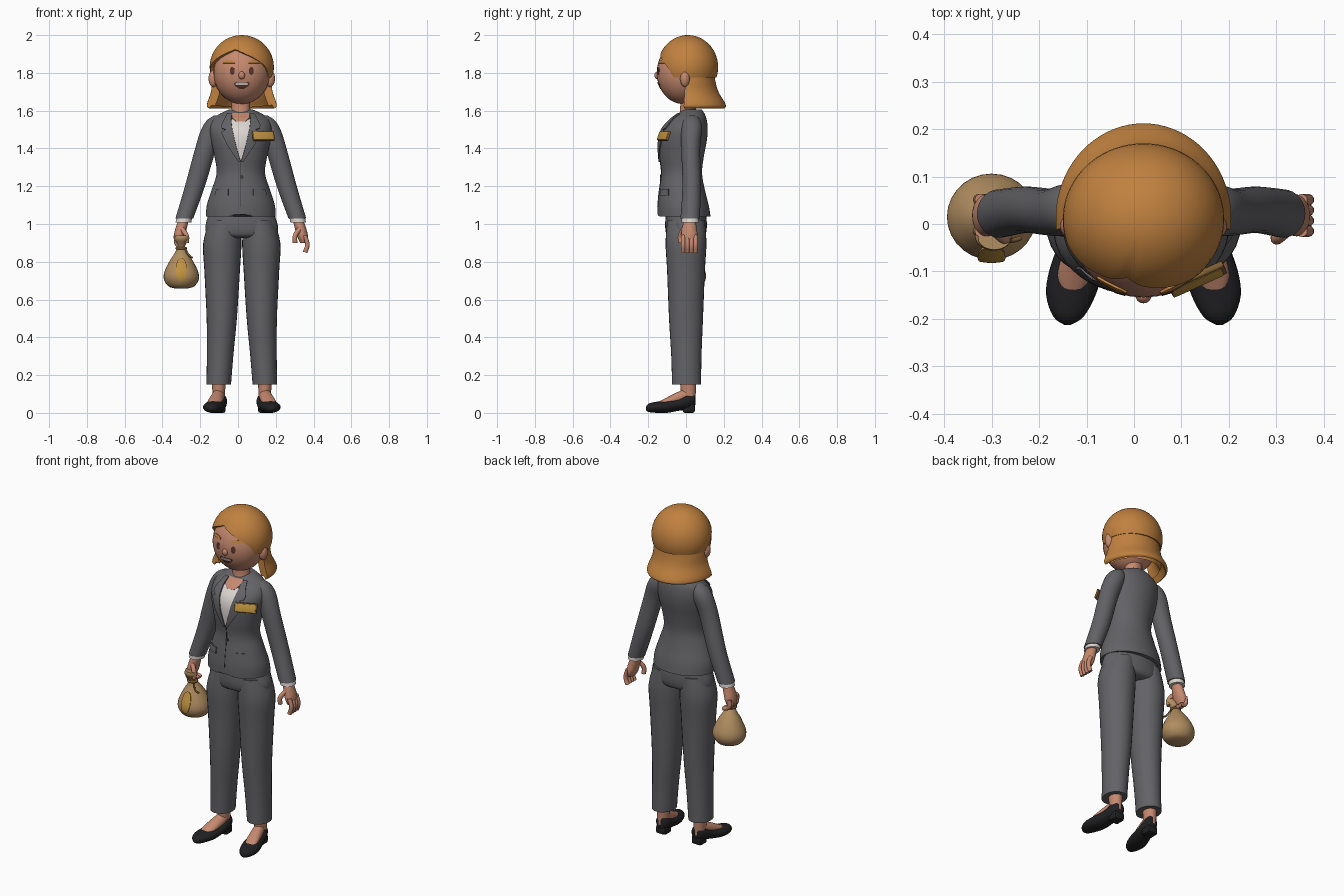
import bpy, bmesh, math
from mathutils import Vector

if "Cube" in bpy.data.objects:
    bpy.data.objects.remove(bpy.data.objects["Cube"])

CX = 0.015  # body centre line


def material(name, r, g, b):
    m = bpy.data.materials.new(name)
    m.use_nodes = True
    m.diffuse_color = (r, g, b, 1)
    m.node_tree.nodes["Principled BSDF"].inputs["Base Color"].default_value = (r, g, b, 1)
    return m


SUIT = material("suit grey", 0.125, 0.122, 0.132)
SEAM = material("dark seam", 0.04, 0.04, 0.045)
HAIR = material("golden brown hair", 0.53, 0.22, 0.05)
SKIN = material("skin", 0.56, 0.25, 0.16)
WHITE = material("shirt white", 0.72, 0.67, 0.64)
BLACK = material("shoe black", 0.015, 0.015, 0.017)
GOLD = material("gold", 0.52, 0.29, 0.05)
SACK = material("sack tan", 0.44, 0.27, 0.12)
CORD = material("cord brown", 0.2, 0.11, 0.03)
DARK = material("eye brown", 0.1, 0.035, 0.025)


def finish(ob, mat):
    """Assign the colour, bake modifiers and shade smooth with sharp edges kept."""
    ob.data.materials.clear()
    ob.data.materials.append(mat)
    bpy.ops.object.select_all(action='DESELECT')
    ob.select_set(True)
    bpy.context.view_layer.objects.active = ob
    bpy.ops.object.convert(target='MESH')
    bpy.ops.object.shade_smooth_by_angle(angle=math.radians(45))
    return ob


def grid_mesh(name, rows, closed=False, caps=False):
    """Skin a list of equally long point rows with quads."""
    bm = bmesh.new()
    vs = [[bm.verts.new(p) for p in row] for row in rows]
    n = len(vs[0])
    for a, b in zip(vs, vs[1:]):
        for i in range(n if closed else n - 1):
            j = (i + 1) % n
            bm.faces.new((a[i], a[j], b[j], b[i]))
    if caps:
        bm.faces.new(vs[0])
        bm.faces.new(vs[-1])
        bmesh.ops.recalc_face_normals(bm, faces=bm.faces)
    me = bpy.data.meshes.new(name)
    bm.to_mesh(me)
    bm.free()
    ob = bpy.data.objects.new(name, me)
    bpy.context.collection.objects.link(ob)
    return ob


def resample(rings, steps=4):
    """Smooth spline through ring parameters."""
    pts = [Vector(r) for r in rings]
    pts = [pts[0]] + pts + [pts[-1]]
    out = []
    for a, b, c, d in zip(pts, pts[1:], pts[2:], pts[3:]):
        for k in range(steps):
            t = k / steps
            out.append(b + (c - a) * (t / 2) + (a * 2 - b * 5 + c * 4 - d) * (t * t / 2)
                       + (b * 3 - a - c * 3 + d) * (t ** 3 / 2))
    return out + [pts[-1]]


def loft(name, rings, mat, along_y=False, side=1, cx=CX, n=28, shape=None):
    """Elliptic rings (height, x, y, x radius, y radius) joined into a body."""
    rows = []
    for h, x, y, rx, ry in resample(rings):
        row = []
        for i in range(n):
            a = math.tau * i / n
            px, py = cx + side * x + rx * math.cos(a), y + ry * math.sin(a)
            p = (px, h, py) if along_y else (px, py, h)
            row.append(shape(*p) if shape else p)
        rows.append(row)
    return finish(grid_mesh(name, rows, True, True), mat)


def ball(name, loc, scale, mat):
    bpy.ops.mesh.primitive_uv_sphere_add(segments=32, ring_count=20, location=loc)
    ob = bpy.context.object
    ob.name, ob.scale = name, scale
    return finish(ob, mat)


def box(name, loc, size, mat, rot=(0, 0, 0), bevel=0.004):
    bpy.ops.mesh.primitive_cube_add(size=1, location=loc, rotation=rot)
    ob = bpy.context.object
    ob.name, ob.scale = name, size
    bpy.ops.object.transform_apply(location=False, rotation=False, scale=True)
    b = ob.modifiers.new("bevel", 'BEVEL')
    b.width, b.segments = bevel, 2
    return finish(ob, mat)


def tube(name, pts, radius, mat):
    cu = bpy.data.curves.new(name, 'CURVE')
    cu.dimensions, cu.bevel_depth, cu.use_fill_caps = '3D', radius, True
    cu.bevel_resolution, cu.resolution_u = 3, 6
    sp = cu.splines.new('BEZIER')
    sp.bezier_points.add(len(pts) - 1)
    for bp, p in zip(sp.bezier_points, pts):
        bp.co = p
        bp.handle_left_type = bp.handle_right_type = 'AUTO'
    ob = bpy.data.objects.new(name, cu)
    bpy.context.collection.objects.link(ob)
    return finish(ob, mat)


def patch(name, rows, target, mat, lift=0.003, side=1, cx=CX):
    """Thin plate from (z, x from, x to) rows, pressed onto the front of a part."""
    pts = []
    fine = [Vector(a).lerp(Vector(b), k / 4) for a, b in zip(rows, rows[1:]) for k in range(4)]
    for z, x0, x1 in fine + [Vector(rows[-1])]:
        lo, hi = sorted((side * x0, side * x1))
        pts.append([(cx + lo + (hi - lo) * i / 6, -0.4, z) for i in range(7)])
    pts.sort(key=lambda row: row[0][2])
    ob = grid_mesh(name, pts)
    w = ob.modifiers.new("press", 'SHRINKWRAP')
    w.target, w.wrap_method, w.wrap_mode = target, 'PROJECT', 'ABOVE_SURFACE'
    w.use_project_y, w.use_positive_direction, w.use_negative_direction = True, True, False
    w.offset = lift
    s = ob.modifiers.new("thickness", 'SOLIDIFY')
    s.thickness, s.offset = 0.006, -1
    return finish(ob, mat)


def oval(x, z, rx, rz):
    return [(z + rz * math.cos(t), x - rx * math.sin(t) - 0.0005, x + rx * math.sin(t) + 0.0005)
            for t in (math.pi * k / 8 for k in range(9))]


# Jacket body with the hem cut away at the centre front
def cutaway(x, y, z):
    lift = 0.035 * math.exp(-((x - CX) / 0.03) ** 2) if y < 0 and z < 1.05 else 0
    return (x, y, z + lift)


PROFILE = [(1.04, .185, -.15, .13), (1.1, .18, -.15, .12), (1.18, .155, -.142, .1), (1.27, .128, -.13, .085),
           (1.36, .14, -.14, .095), (1.44, .157, -.143, .11), (1.5, .165, -.128, .115),
           (1.55, .152, -.085, .11), (1.58, .118, -.045, .1), (1.605, .065, -.02, .085)]
jacket = loft("jacket", [(z, 0, (f + b) / 2, rx, (b - f) / 2) for z, rx, f, b in PROFILE],
              SUIT, n=48, shape=cutaway)

# Shirt, neckline, seam and button
patch("shirt", [(1.55, -.05, .05), (1.5, -.044, .044), (1.42, -.026, .026), (1.34, -.002, .002)], jacket, WHITE)
patch("neckline", [(1.585, -.045, .045), (1.56, -.045, .045), (1.54, -.025, .025)], jacket, SKIN, 0.005)
patch("front_seam", [(1.34, -.002, .002), (1.09, -.002, .002)], jacket, SEAM, 0.002)
patch("button", oval(.004, 1.25, .009, .009), jacket, SEAM, 0.006)

# Neck and head
loft("neck", [(1.53, 0, .0, .055, .05), (1.6, 0, .01, .05, .042), (1.7, 0, .015, .05, .045)], SKIN)
HX = 0.02
head = ball("head", (HX, -0.015, 1.8), (0.15, 0.14, 0.165), SKIN)
ball("nose", (HX, -0.15, 1.787), (0.017, 0.017, 0.021), SKIN)
patch("mouth", [(1.752, -.03, .03), (1.745, -.042, .042), (1.73, -.034, .034), (1.717, -.012, .012)],
      head, DARK, 0.002, cx=HX)
patch("teeth", [(1.75, -.027, .027), (1.744, -.034, .034), (1.738, -.03, .03)], head, WHITE, 0.004, cx=HX)

# Hair cap with a side parting: each column runs from the crown to the hairline
cap_rows = []
for k in range(17):
    row = []
    for i in range(72):
        a = math.tau * i / 72 - math.pi
        d = abs(a + 0.25)
        line = 1.775 + 0.15 * max(0, 1 - d / 1.25) ** 0.5
        th = (0.02 + 0.98 * k / 16) * math.acos((line - 1.83) / 0.17)
        r = 1 - 0.05 * math.exp(-(d / 0.1) ** 2) * math.sin(th)
        row.append((HX + 0.17 * r * math.sin(th) * math.sin(a),
                    0.01 - 0.16 * r * math.sin(th) * math.cos(a), 1.83 + 0.17 * math.cos(th)))
    cap_rows.append(row)
hair_cap = grid_mesh("hair_cap", cap_rows, closed=True)


def thicken(ob, amount):
    bm = bmesh.new()
    bm.from_mesh(ob.data)
    if len(bm.edges) and ob.name == "hair_cap":
        bmesh.ops.holes_fill(bm, edges=[e for e in bm.edges if e.is_boundary and e.verts[0].co.z > 1.98])
    bmesh.ops.recalc_face_normals(bm, faces=bm.faces)
    f = max(bm.faces, key=lambda q: q.calc_center_median().y)
    if f.normal.y < 0:
        bmesh.ops.reverse_faces(bm, faces=bm.faces)
    bm.to_mesh(ob.data)
    bm.free()
    s = ob.modifiers.new("thickness", 'SOLIDIFY')
    s.thickness, s.offset = amount, -1
    return finish(ob, HAIR)


thicken(hair_cap, 0.02)

# Flared bob around the back of the neck
bob_rows = []
for z, rx, ry in resample([(1.83, .15, .135), (1.76, .157, .143), (1.7, .163, .16), (1.645, .182, .192),
                           (1.622, .184, .2), (1.612, .172, .19)]):
    arc = [1.45 + (math.tau - 2.9) * i / 40 for i in range(41)]
    bob_rows.append([(HX + rx * math.sin(a), 0.012 - ry * math.cos(a), z) for a in arc])
thicken(grid_mesh("hair_bob", bob_rows), 0.045)

# Hips
loft("trouser_hips", [(1.09, 0, 0, .16, .1), (1.04, .003, 0, .178, .108), (.98, .005, 0, .193, .11),
                      (.94, .005, 0, .18, .1), (.925, .005, 0, .14, .07)], SUIT)

# Paired parts
for side, tag in ((1, "left_"), (-1, "right_")):
    # Face
    ball(tag + "ear", (HX + side * 0.15, -0.005, 1.77), (0.026, 0.026, 0.045), SKIN)
    patch(tag + "eye", oval(.05, 1.81, .012, .021), head, DARK, 0.002, side, HX)
    patch(tag + "eyebrow", [(1.866, .05, .075), (1.858, .035, .095), (1.85, .035, .098)],
          head, HAIR, 0.005, side, HX)
    # Lapel and pocket flap
    patch(tag + "lapel", [(1.58, .045, .07), (1.55, .05, .085), (1.52, .047, .1), (1.503, .045, .097),
                          (1.497, .044, .075), (1.485, .041, .1), (1.42, .026, .07), (1.33, .001, .012)],
          jacket, SUIT, 0.009, side)
    patch(tag + "pocket_flap", [(1.185, .065, .125), (1.15, .065, .135)], jacket, SUIT, 0.006, side)
    # Sleeve and cuff
    loft(tag + "sleeve", [(1.575, .12, .03, .02, .02), (1.55, .133, .03, .045, .045), (1.5, .15, .03, .06, .055),
                          (1.4, .186, .025, .056, .05), (1.2, .243, .03, .053, .049),
                          (1.03, .299, .022, .047, .051)], SUIT, side=side)
    loft(tag + "cuff", [(1.05, .295, .022, .04, .044), (1.008, .304, .022, .042, .046)], WHITE, side=side)
    # Hand, with the right one closed around the sack
    loft(tag + "palm", [(1.03, .3, .02, .026, .03), (.98, .315, .018, .03, .038), (.93, .328, .018, .028, .044),
                        (.9, .33, .018, .016, .034)], SKIN, side=side)
    bend = ((.338, .94), (.352, .89), (.34, .85)) if side > 0 else ((.338, .94), (.338, .895), (.3, .875))
    for i in range(4):
        y = 0.051 - 0.022 * i
        tube(tag + "finger", [(CX + side * x, y, z) for x, z in bend], 0.0125, SKIN)
    tube(tag + "thumb", [(CX + side * x, y, z) for x, y, z in
                         ((.312, -.01, .975), (.287, -.03, .935), (.287, -.028, .9))], 0.013, SKIN)
    # Trouser leg
    loft(tag + "trouser_leg", [(1.02, .09, 0, .08, .1), (.9, .103, 0, .101, .108), (.75, .104, 0, .094, .1),
                               (.5, .106, 0, .08, .09), (.3, .115, .002, .07, .08),
                               (.15, .122, .003, .065, .077)], SUIT, side=side, cx=0.02)
    # Foot and shoe
    loft(tag + "ankle", [(.06, .122, .015, .032, .036), (.12, .122, .012, .034, .04), (.2, .122, .01, .04, .045)],
         SKIN, side=side, cx=0.02)
    loft(tag + "foot", [(-.14, .15, .055, .02, .006), (-.11, .145, .058, .036, .019), (-.06, .135, .072, .036, .031),
                        (0, .123, .09, .032, .04)], SKIN, True, side, 0.02)
    loft(tag + "shoe", [(-.213, .16, .022, .006, .008), (-.195, .158, .027, .032, .023), (-.15, .153, .03, .052, .03),
                        (-.1, .143, .034, .056, .034), (-.04, .13, .045, .049, .034), (.01, .122, .062, .044, .043),
                        (.042, .118, .07, .032, .038), (.05, .118, .07, .016, .026)], BLACK, True, side, 0.02)
    box(tag + "heel", (0.02 + side * 0.119, 0.015, 0.025), (0.066, 0.065, 0.05), BLACK, bevel=0.012)

# Name badge, left blank
TILT = (-0.35, 0, 0.42)
box("badge_frame", (.134, -.116, 1.467), (.125, .014, .054), CORD, TILT)
box("badge_face", (.132, -.12, 1.4655), (.117, .014, .046), GOLD, TILT)

# Sack with tied neck, ruffle, cord and plain oval emblem
SX = -0.3
sack = loft("sack", [(.658, 0, .015, .03, .03), (.67, 0, .015, .068, .066), (.705, 0, .015, .092, .088),
                     (.745, 0, .015, .09, .088), (.8, 0, .012, .064, .064), (.845, 0, .006, .036, .036),
                     (.875, 0, -.004, .02, .022)], SACK, cx=SX)
loft("sack_ruffle", [(.87, 0, -.004, .02, .022), (.89, 0, -.012, .022, .024), (.92, .003, -.025, .038, .03),
                     (.94, .006, -.03, .034, .024)], SACK, cx=SX)
bpy.ops.mesh.primitive_torus_add(location=(SX, -0.004, 0.872), major_radius=0.024, minor_radius=0.007)
bpy.context.object.name = "sack_cord"
finish(bpy.context.object, CORD)
tube("cord_tail", [(SX + .02, -.02, .872), (SX + .04, -.035, .835), (SX + .06, -.03, .82)], 0.005, CORD)
patch("sack_emblem", oval(0, .757, .027, .06), sack, GOLD, 0.007, cx=SX)
